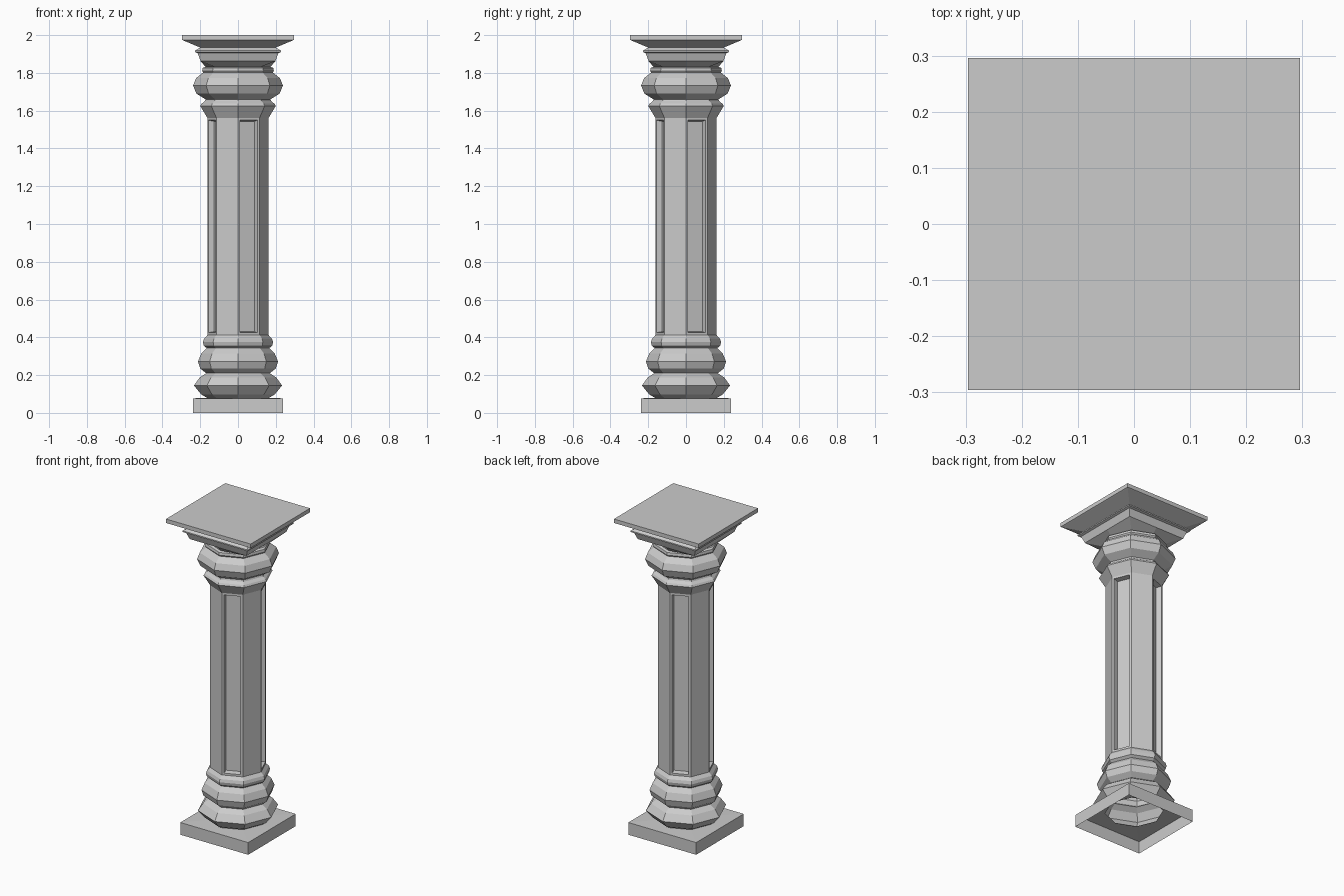
import bpy, bmesh
from math import sin, cos, pi, sqrt

if "Cube" in bpy.data.objects:
    bpy.data.objects.remove(bpy.data.objects["Cube"])


def ring(bm, r, z, square=False):
    """Eight points on an octagon, or on a square of half-width r."""
    pts = []
    for i in range(8):
        a = i * pi / 4
        k = r * sqrt(2) if square and i % 2 else r
        pts.append(bm.verts.new((k * cos(a), k * sin(a), z)))
    return pts


def loft(name, rows, cap=False, panels=False):
    bm = bmesh.new()
    rings = [ring(bm, *row) for row in rows]
    recessed = []
    for lo, hi in zip(rings, rings[1:]):
        for i in range(8):
            j = (i + 1) % 8
            f = bm.faces.new((lo[i], lo[j], hi[j], hi[i]))
            if panels and i % 2 == 0:
                recessed.append(f)
    if cap:
        bm.faces.new(rings[-1])
    bm.normal_update()
    if panels:
        # sunken panels on every other face
        bmesh.ops.inset_individual(bm, faces=recessed, thickness=0.018, depth=0)
        bm.normal_update()
        bmesh.ops.inset_individual(bm, faces=recessed, thickness=0.008, depth=-0.03)
    me = bpy.data.meshes.new(name)
    bm.to_mesh(me)
    bm.free()
    ob = bpy.data.objects.new(name, me)
    bpy.context.collection.objects.link(ob)
    return ob


S = True  # square ring

# Square plinth, open below, with an octagonal hole in its top
loft("plinth", [(0.237, 0, S), (0.237, 0.077, S), (0.165, 0.08)])

# Base mouldings
loft("lower_torus", [(0.165, 0.08), (0.195, 0.098), (0.233, 0.145),
                     (0.203, 0.187), (0.168, 0.21)])
loft("upper_torus", [(0.168, 0.21), (0.2, 0.235), (0.212, 0.272),
                     (0.194, 0.315), (0.165, 0.343)])
loft("base_ring", [(0.165, 0.343), (0.181, 0.355), (0.186, 0.375),
                   (0.18, 0.393), (0.162, 0.412)])

# Octagonal shaft
loft("shaft", [(0.162, 0.412), (0.162, 1.562)], panels=True)

# Capital mouldings
loft("neck_flare", [(0.162, 1.562), (0.2, 1.625), (0.193, 1.637),
                    (0.176, 1.65), (0.172, 1.66)])
loft("capital_torus", [(0.172, 1.66), (0.22, 1.69), (0.238, 1.733),
                       (0.222, 1.772), (0.185, 1.802)])
loft("capital_ring", [(0.185, 1.802), (0.19, 1.81), (0.187, 1.826), (0.172, 1.832)])

# Octagon to square transition and ledge
loft("capital_bell", [(0.172, 1.832), (0.198, 1.862, S), (0.214, 1.905, S),
                      (0.228, 1.91, S), (0.228, 1.918, S), (0.2, 1.934, S)])

# Top slab
loft("abacus", [(0.2, 1.934, S), (0.29, 1.972, S), (0.296, 1.975, S),
                (0.296, 2.0, S)], cap=True)
